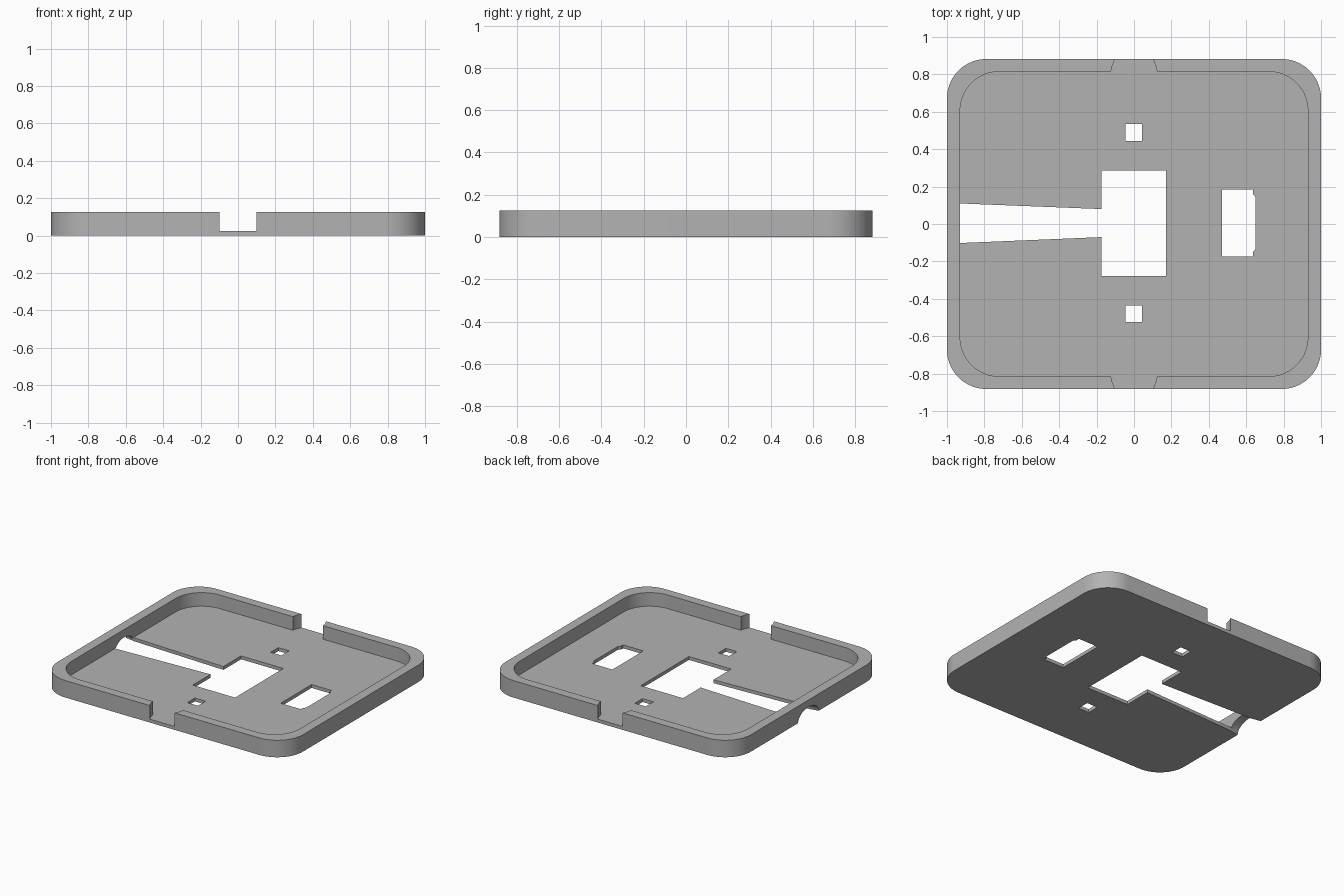
import bpy, bmesh, math

cube = bpy.data.objects.get("Cube")
if cube:
    bpy.data.objects.remove(cube, do_unlink=True)

HALF_X, HALF_Y, HEIGHT, FLOOR = 1.0, 0.882, 0.125, 0.025
IN_X, IN_Y, RADIUS = 0.93, 0.815, 0.21

grey = bpy.data.materials.new("plain grey")
grey.use_nodes = True
colour = (0.45, 0.45, 0.45, 1)
grey.diffuse_color = colour
grey.node_tree.nodes["Principled BSDF"].inputs["Base Color"].default_value = colour


def loft(name, start, end):
    """Closed solid between two matching rings of 3D points."""
    bm = bmesh.new()
    a = [bm.verts.new(p) for p in start]
    b = [bm.verts.new(p) for p in end]
    bm.faces.new(a)
    bm.faces.new(b)
    for i in range(len(a)):
        j = (i + 1) % len(a)
        bm.faces.new((a[i], a[j], b[j], b[i]))
    bmesh.ops.recalc_face_normals(bm, faces=bm.faces[:])
    mesh = bpy.data.meshes.new(name)
    bm.to_mesh(mesh)
    bm.free()
    obj = bpy.data.objects.new(name, mesh)
    bpy.context.collection.objects.link(obj)
    mesh.materials.append(grey)
    return obj


def prism(name, outline, z0, z1):
    return loft(name, [(x, y, z0) for x, y in outline], [(x, y, z1) for x, y in outline])


def rounded(hx, hy, r, steps=14):
    points = []
    for k, (sx, sy) in enumerate([(1, 1), (-1, 1), (-1, -1), (1, -1)]):
        for i in range(steps + 1):
            a = math.pi / 2 * (k + i / steps)
            points.append((sx * (hx - r) + r * math.cos(a), sy * (hy - r) + r * math.sin(a)))
    return points


def box(x0, x1, y0, y1):
    return [(x0, y0), (x1, y0), (x1, y1), (x0, y1)]


def arch(x, half, height, steps=16):
    angles = [math.pi * i / steps for i in range(steps + 1)]
    ring = [(x, 0.004 + half * math.cos(a), height * math.sin(a)) for a in angles]
    return [(x, ring[0][1], -0.05)] + ring + [(x, ring[-1][1], -0.05)]


# Tray body and its pocket
tray = prism("tray", rounded(HALF_X, HALF_Y, RADIUS), 0, HEIGHT)
cutters = [prism("pocket", rounded(IN_X, IN_Y, RADIUS), FLOOR, 0.3)]

# Flared notches through the front and back walls
flare = [(0.122, 0.78), (0.122, 0.82), (0.119, 0.838), (0.113, 0.855), (0.1, 0.882), (0.1, 0.95)]
for side in (-1, 1):
    outline = [(x, side * y) for x, y in flare] + [(-x, side * y) for x, y in reversed(flare)]
    cutters.append(prism("notch", outline, FLOOR, 0.3))

# Openings in the floor
slot = [(0.47, -0.175), (0.635, -0.175), (0.635, -0.15), (0.65, -0.135),
        (0.65, 0.145), (0.635, 0.16), (0.635, 0.185), (0.47, 0.185)]
channel = [(-0.935, -0.102), (-0.1, -0.067), (-0.1, 0.077), (-0.935, 0.11)]
openings = {
    "centre_window": box(-0.175, 0.17, -0.277, 0.285),
    "back_hole": box(-0.046, 0.042, 0.445, 0.535),
    "front_hole": box(-0.046, 0.042, -0.525, -0.436),
    "side_slot": slot,
}
for name, outline in openings.items():
    cutters.append(prism(name, outline, -0.1, 0.1))
cutters.append(prism("channel", channel, -0.1, FLOOR + 0.002))

# Cable arch under the side wall, widening outwards
cutters.append(loft("cable_arch", arch(-1.01, 0.122, 0.075), arch(-0.91, 0.102, 0.065)))

# Carve the tray, then drop the cutters
bpy.context.view_layer.objects.active = tray
tray.select_set(True)
for cutter in cutters:
    cutter.hide_render = True
    mod = tray.modifiers.new(cutter.name, "BOOLEAN")
    mod.operation, mod.solver, mod.object = "DIFFERENCE", "EXACT", cutter
    bpy.ops.object.modifier_apply(modifier=mod.name)
    bpy.data.objects.remove(cutter, do_unlink=True)

bpy.ops.object.shade_smooth_by_angle(angle=math.radians(30))
